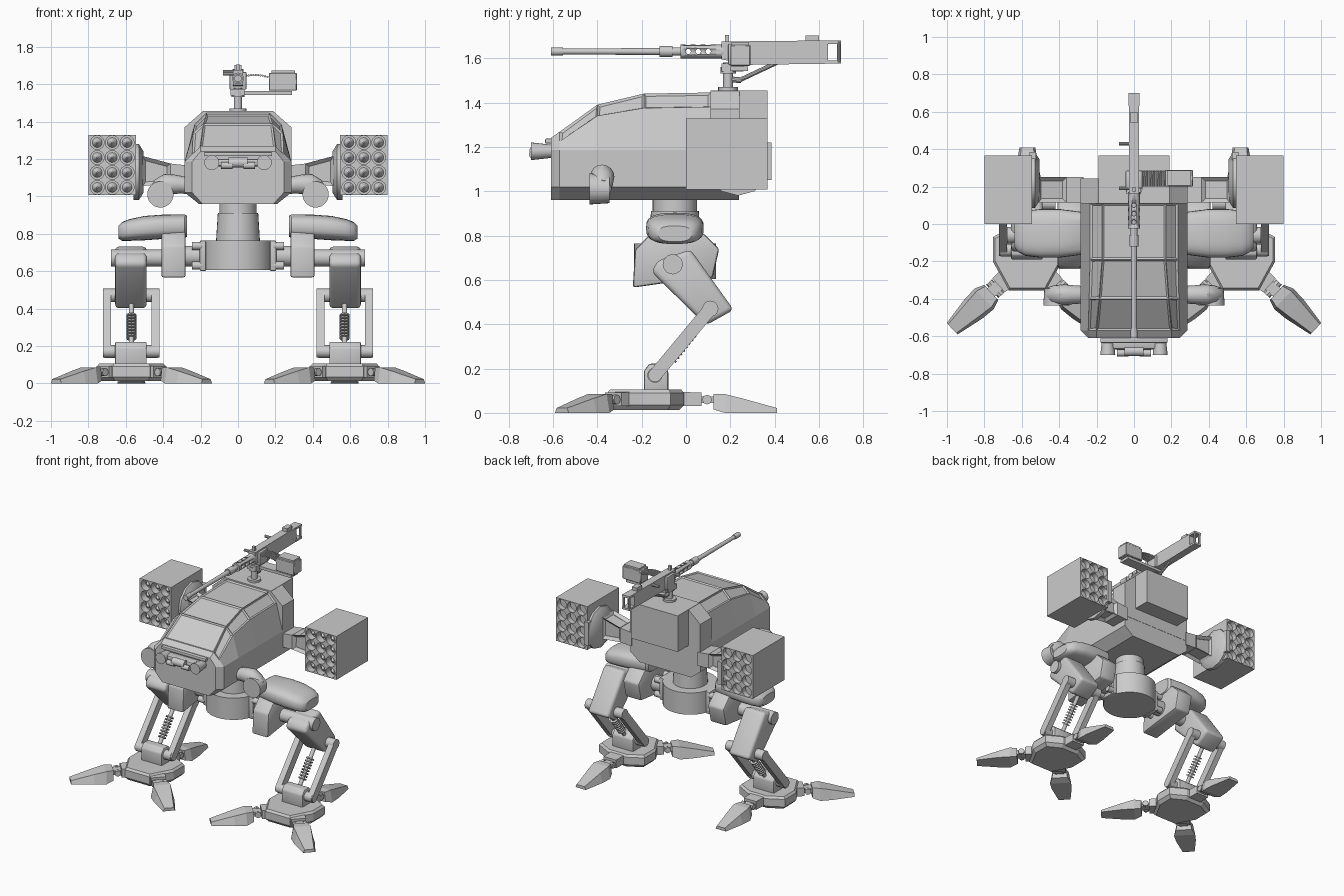
import bpy, bmesh, math
from mathutils import Vector, Matrix

if "Cube" in bpy.data.objects:
    bpy.data.objects.remove(bpy.data.objects["Cube"])


def finish(name, bm, mirror=False, bevel=0, seg=2, smooth=False):
    bmesh.ops.recalc_face_normals(bm, faces=bm.faces)
    if bevel:
        es = [e for e in bm.edges if e.calc_face_angle(0) > 0.5]
        bmesh.ops.bevel(bm, geom=es, offset=bevel, segments=seg, affect='EDGES', profile=0.5)
    if smooth or bevel:
        for f in bm.faces:
            f.smooth = True
        for e in bm.edges:
            e.smooth = e.calc_face_angle(3) < 0.62
    me = bpy.data.meshes.new(name)
    bm.to_mesh(me)
    bm.free()
    ob = bpy.data.objects.new(name, me)
    bpy.context.collection.objects.link(ob)
    if mirror:
        ob.modifiers.new("mirror", 'MIRROR')
    return ob


def add_loft(bm, rings):
    vs = [[bm.verts.new(p) for p in r] for r in rings]
    n = len(vs[0])
    for a, b in zip(vs, vs[1:]):
        for i in range(n):
            bm.faces.new((a[i], a[(i + 1) % n], b[(i + 1) % n], b[i]))
    bm.faces.new(vs[0][::-1])
    bm.faces.new(vs[-1])


def add_cyl(bm, p, q, r1, r2=None, seg=20):
    p, q = Vector(p), Vector(q)
    rot = (q - p).to_track_quat('Z', 'Y').to_matrix().to_4x4()
    bmesh.ops.create_cone(bm, cap_ends=True, segments=seg, radius1=r1, radius2=r1 if r2 is None else r2,
                          depth=(q - p).length, matrix=Matrix.Translation((p + q) / 2) @ rot)


def loft(name, rings, **k):
    bm = bmesh.new()
    add_loft(bm, rings)
    return finish(name, bm, **k)


def prism(name, prof, x0, x1, **k):
    return loft(name, [[(x, y, z) for y, z in prof] for x in (x0, x1)], **k)


def box(name, x0, x1, y0, y1, z0, z1, **k):
    return prism(name, [(y0, z0), (y1, z0), (y1, z1), (y0, z1)], x0, x1, **k)


def cyls(name, items, mirror=False, seg=20):
    bm = bmesh.new()
    for it in items:
        add_cyl(bm, *it, seg=seg)
    return finish(name, bm, mirror=mirror, smooth=True)


def cut(ob, items, seg=16):
    c = cyls("cutter", items, seg=seg)
    c.hide_render = True
    m = ob.modifiers.new("holes", 'BOOLEAN')
    m.operation, m.object, m.solver = 'DIFFERENCE', c, 'EXACT'
    bpy.context.view_layer.objects.active = ob
    bpy.ops.object.modifier_apply(modifier=m.name)
    bpy.data.objects.remove(c)


def section(y, bw, w, mw, zm, tw, zt):
    half = [(bw, .96), (w, 1.02), (w, 1.185), (mw, zm), (tw, zt)]
    return [(x, y, z) for x, z in half] + [(-x, y, z) for x, z in half[::-1]]


# Cabin hull with recessed panes
bm = bmesh.new()
add_loft(bm, [section(-.61, .19, .245, .23, 1.205, .20, 1.24), section(-.57, .21, .285, .245, 1.225, .20, 1.268),
              section(-.40, .21, .285, .24, 1.34, .185, 1.39), section(-.19, .21, .285, .235, 1.375, .17, 1.44),
              section(.11, .21, .285, .235, 1.38, .17, 1.445), section(.24, .21, .285, .235, 1.38, .17, 1.445)])
bmesh.ops.recalc_face_normals(bm, faces=bm.faces)
panes = [f for f in bm.faces if -.5 < f.calc_center_median().y < .1 and f.calc_center_median().z > 1.3
         and f.normal.z > .45]
bmesh.ops.inset_individual(bm, faces=panes, thickness=.014, depth=-.008)
finish("cabin_hull", bm)
loft("rear_collar", [[(s * x, y, z) for s, x, z in ((1, .285, 1.1), (1, .285, 1.37), (1, .19, 1.453),
                     (-1, .19, 1.453), (-1, .285, 1.37), (-1, .285, 1.1))] for y in (.11, .242)])
box("rear_pack", -.19, .19, .11, .367, 1.19, 1.455)

# Nose lamp bar
box("nose_bar", -.15, .15, -.67, -.60, 1.16, 1.20, bevel=.012)
box("nose_shelf", -.18, .18, -.635, -.59, 1.215, 1.237, bevel=.005)
cyls("nose_lamps", [((.14, -.70, 1.18), (.14, -.61, 1.18), .04, .03), ((.03, -.69, 1.165), (.09, -.69, 1.165), .018)],
     mirror=True)
cyls("nose_sensor", [((-.05, -.68, 1.18), (.05, -.68, 1.18), .027)])

# Side lamps on bent brackets
path = [(.25, 1.055, .045), (.32, 1.065, .05), (.38, 1.065, .055), (.43, 1.04, .05), (.46, 1.01, .04)]
loft("lamp_bracket", [[(x + .25 * r * math.sin(a), -.378 + r * math.cos(a), z + r * math.sin(a))
                       for a in [i * math.tau / 16 for i in range(16)]] for x, z, r in path],
     mirror=True, smooth=True)
cyls("side_lamp", [((.415, -.435, 1.01), (.415, -.345, 1.01), .07, .064)], mirror=True, seg=28)

# Launcher arms
bm = bmesh.new()
add_loft(bm, [[(x, .115, z0), (x, .25, z0), (x, .25, z1), (x, .115, z1)]
              for x, z0, z1 in ((.27, 1.065, 1.165), (.36, 1.07, 1.175), (.51, 1.055, 1.215))])
bmesh.ops.recalc_face_normals(bm, faces=bm.faces)
sides = [f for f in bm.faces if abs(f.normal.x) < .5 and f.calc_center_median().x > .36]
bmesh.ops.inset_individual(bm, faces=sides, thickness=.025, depth=-.02)
finish("launcher_arm", bm, mirror=True)
cyls("launcher_disc", [((.505, .235, 1.13), (.53, .235, 1.13), .11, .15), ((.53, .235, 1.13), (.56, .235, 1.13), .15)],
     mirror=True, seg=12)
box("launcher_plate", .525, .56, .20, .385, 1.05, 1.22, mirror=True)

# Rocket launchers: 3 x 4 tubes open at both ends, with warheads inside
pod = box("rocket_pod", .545, .80, 0, .367, 1.008, 1.327)
cells = [(.5925 + i * .08, 1.0475 + j * .08) for i in range(3) for j in range(4)]
cut(pod, [((x, -.01, z), (x, .05, z), .037) for x, z in cells] + [((x, .33, z), (x, .38, z), .037) for x, z in cells])
pod.modifiers.new("mirror", 'MIRROR')
cyls("rockets", [((x, .052, z), (x, .012, z), .028, .004) for x, z in cells], mirror=True, seg=12)

# Neck and pelvis
cyls("neck", [((0, -.05, .75), (0, -.05, .91), .118, .108), ((0, -.05, .905), (0, -.05, .965), .10)], seg=32)
cyls("pelvis", [((0, -.05, .605), (0, -.05, .765), .185), ((-.3, -.05, .68), (.3, -.05, .68), .055)], seg=32)
box("pelvis_clamp", .17, .205, -.12, .02, .60, .765, mirror=True, bevel=.01)
cyls("clamp_pins", [((.19, y, z), (.245, y, z), .022) for y in (-.1, 0) for z in (.63, .735)], mirror=True, seg=12)

# Smooth hip shells, lofted from soft cross-sections
rings = []
for x, zc, hz, hy in ((.272, .84, .055, .10), (.285, .84, .063, .115), (.40, .837, .065, .13), (.50, .83, .065, .13),
                      (.58, .82, .058, .12), (.62, .812, .05, .10), (.638, .808, .035, .075)):
    ring = []
    for i in range(28):
        c, s = math.cos(i * math.tau / 28), math.sin(i * math.tau / 28)
        ring.append((x, -.05 + hy * math.copysign(abs(c) ** .7, c), zc + hz * math.copysign(abs(s) ** .7, s)))
    rings.append(ring)
loft("hip_shell", rings, mirror=True, smooth=True)
prism("hip_block", [(-.24, .565), (-.23, .735), (-.16, .81), (.08, .81), (.15, .74), (.12, .61), (-.1, .585)],
      .28, .41, mirror=True, bevel=.012)

# Legs
prism("thigh", [(-.155, .635), (-.13, .685), (.02, .737), (.215, .465), (.09, .395)], .488, .657,
      mirror=True, bevel=.022, seg=3)
K, A = Vector((.11, .47)), Vector((-.14, .17))
cyls("hip_axle", [((.38, -.06, .67), (.68, -.06, .67), .045)], mirror=True, seg=24)
cyls("leg_axles", [((.42, *K), (.722, *K), .036), ((.43, *A), (.715, *A), .034)], mirror=True)
n = Vector((.768, -.64)) * .03
for side, x in (("inner", .42), ("outer", .68)):
    prism(side + "_shin_bar", [K + n, K - n, A - n, A + n], x, x + .042, mirror=True)
    cyls(side + "_shin_ends", [((x, *p), (x + .042, *p), .0305) for p in (K, A)], mirror=True)
a, b = Vector((.57, .07, .42)), Vector((.57, -.11, .19))
cyls("shock_absorber", [(a, b, .014)] + [(a.lerp(b, .25 + t * .07), a.lerp(b, .28 + t * .07), .028)
                                        for t in range(8)], mirror=True, seg=14)
prism("ankle", [(-.19, .09), (-.19, .19), (-.165, .222), (-.11, .222), (-.08, .19), (-.08, .09)],
      .488, .657, mirror=True, bevel=.008)

# Feet: faceted hub and three toes
half = [(.075, -.01), (.185, -.07), (.185, -.20), (.10, -.355)]
hub = [(.57 + x, y) for x, y in half] + [(.57 - x, y) for x, y in half[::-1]]
loft("foot_hub", [[(.57 + (x - .57) * s, -.18 + (y + .18) * s, z) for x, y in hub]
                  for z, s in ((.012, .88), (.035, 1), (.09, 1), (.105, .93))], mirror=True)
for name, ang, d in (("outer_toe", -43, .265), ("inner_toe", -137, .265), ("rear_toe", 90, .31)):
    u = Vector((math.cos(math.radians(ang)), math.sin(math.radians(ang)), 0))
    v = Vector((-u.y, u.x, 0))

    def ring(t, w, z0, z1, w2=None):
        c = Vector((.57, -.185, 0)) + u * t
        w2 = w if w2 is None else w2
        return [c - v * w + Vector((0, 0, z0)), c + v * w + Vector((0, 0, z0)),
                c + v * w2 + Vector((0, 0, z1)), c - v * w2 + Vector((0, 0, z1))]
    bm = bmesh.new()
    add_loft(bm, [ring(.12, .055, .03, .095), ring(d - .055, .05, .032, .092)])
    add_loft(bm, [ring(d - .07, .03, .045, .075), ring(d + .02, .03, .045, .075)])
    for s in (-1, 1):
        p = Vector((.57, -.185, .06)) + u * (d - .03)
        add_cyl(bm, p + v * s * .025, p + v * s * .048, .022, seg=8)
    finish(name + "_knuckle", bm, mirror=True)
    loft(name + "_claw", [ring(d, .055, .015, .085, .045), ring(d + .05, .075, 0, .085, .058),
                          ring(d + .13, .07, 0, .065, .05), ring(d + .285, .042, 0, .022, .032)], mirror=True)

# Roof gun
gz = 1.63
cyls("gun_post", [((0, .19, 1.44), (0, .19, 1.58), .022), ((0, .19, 1.45), (0, .19, 1.47), .045),
                  ((0, .19, 1.53), (0, .19, 1.56), .035)])
cyls("gun_barrel", [((0, -.61, gz), (0, -.555, gz), .019, .017), ((0, -.56, gz), (0, -.1, gz), .013, .016),
                    ((0, -.12, gz), (0, -.06, gz), .025), ((0, -.06, gz), (0, -.02, gz), .019)], seg=16)
jacket = cyls("barrel_jacket", [((0, -.025, gz), (0, .17, gz), .031)])
cut(jacket, [((-.05, y, gz), (.05, y, gz), .012) for y in (.01, .055, .10)]
    + [((0, y, gz + .02), (0, y, gz + .05), .012) for y in (.01, .055, .10)], seg=12)
prism("gun_receiver", [(.16, 1.595), (.28, 1.57), (.64, 1.575), (.64, 1.68), (.16, 1.675)], -.028, .028)
box("gun_feed_block", -.045, .045, .19, .285, 1.57, 1.665, bevel=.006)
box("gun_cradle", -.04, .035, .16, .26, 1.54, 1.575)
box("rear_sight", -.02, .02, .54, .60, 1.675, 1.703)
box("front_sight", -.01, .01, .175, .195, 1.66, 1.705)
box("grip_plates", -.03, .03, .63, .70, 1.575, 1.59)
box("grip_top", -.03, .03, .63, .70, 1.665, 1.68)
for s in (-1, 1):
    cyls("spade_grip", [((s * .022, .69, 1.58), (s * .022, .69, 1.675), .009)], seg=10)
cyls("charging_handle", [((-.08, .43, 1.665), (0, .43, 1.665), .01), ((-.08, .19, 1.655), (0, .19, 1.655), .01)], seg=10)
cyls("elevation_strut", [((0, .20, 1.505), (0, .25, 1.50), .013), ((0, .24, 1.50), (0, .41, 1.58), .01)], seg=10)

# Ammunition box, tray and belt
box("ammo_tray", -.03, .29, .20, .28, 1.543, 1.563)
box("ammo_box", .165, .315, .20, .29, 1.565, 1.66, bevel=.004, seg=1)
box("ammo_lid", .18, .305, .205, .285, 1.655, 1.672)
cyls("ammo_belt", [((.045 + i * .0125, .20, 1.645 + .008 * math.sin(i / 10 * math.pi) - i * .001),
                    (.045 + i * .0125, .285, 1.645 + .008 * math.sin(i / 10 * math.pi) - i * .001), .006, .005)
                   for i in range(11)], seg=8)
